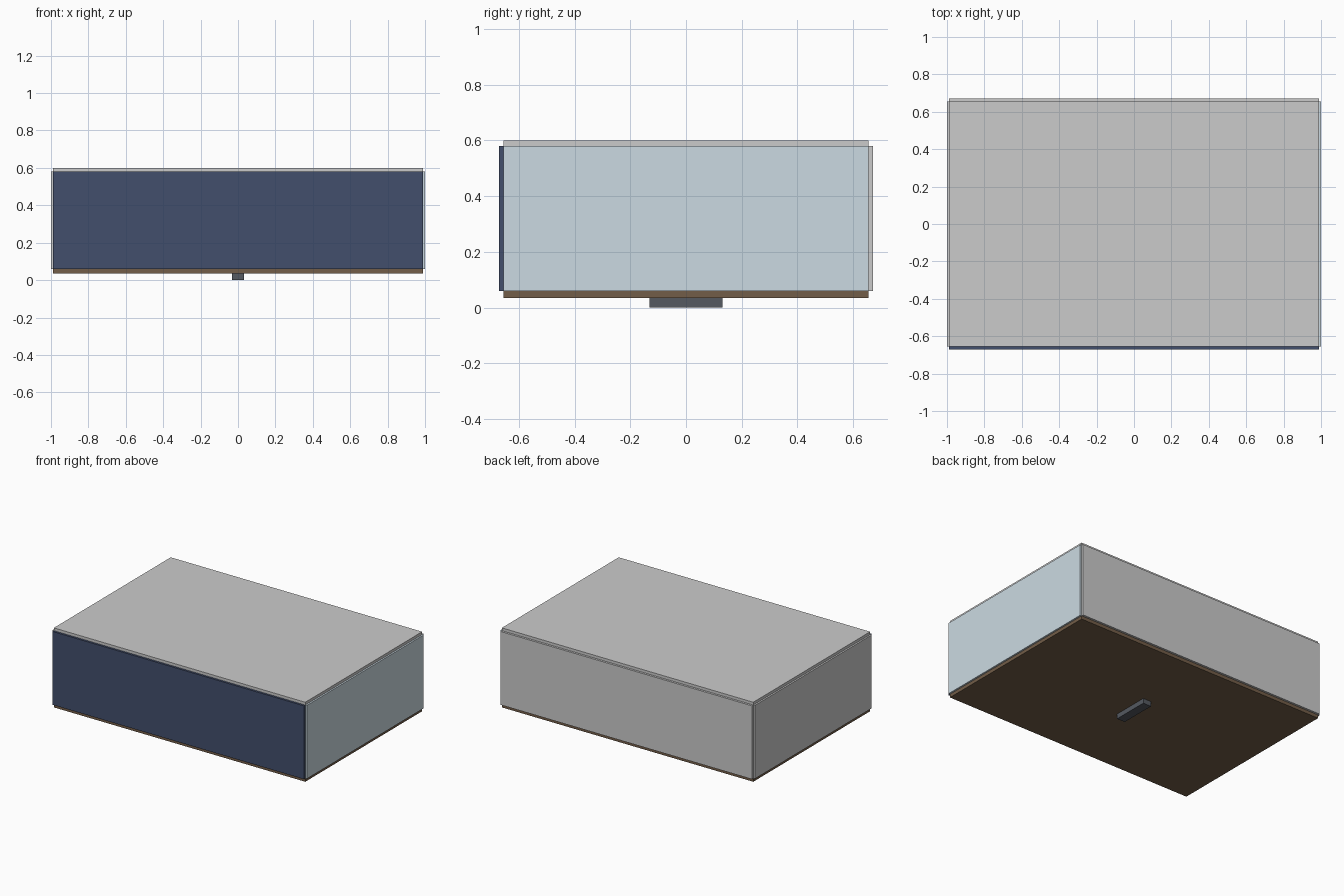
import bpy

if "Cube" in bpy.data.objects:
    bpy.data.objects.remove(bpy.data.objects["Cube"])

X, Y = 0.988, 0.656          # inner half-width and half-depth
XO, YO = 1.0, 0.671          # outer faces of the wall panels
Z0, Z1, Z2, Z3 = 0.035, 0.059, 0.58, 0.6


def material(name, rgb):
    m = bpy.data.materials.new(name)
    m.diffuse_color = (*rgb, 1)
    m.use_nodes = True
    m.node_tree.nodes["Principled BSDF"].inputs["Base Color"].default_value = m.diffuse_color
    return m


def panel(name, lo, hi, mat=None):
    """Box spanning two opposite corners."""
    bpy.ops.mesh.primitive_cube_add(size=1)
    ob = bpy.context.object
    ob.name = name
    for v in ob.data.vertices:
        v.co = [lo[i] + (v.co[i] + 0.5) * (hi[i] - lo[i]) for i in range(3)]
    if mat:
        ob.data.materials.append(mat)
    return ob


navy = material("navy", (0.055, 0.078, 0.15))
glass = material("pale_blue", (0.60, 0.70, 0.76))
wood = material("brown", (0.17, 0.11, 0.065))
dark = material("dark_grey", (0.09, 0.1, 0.12))

# top and bottom
panel("top_panel", (-X, -Y, Z2), (X, Y, Z3))
panel("base_board", (-X, -Y, Z0), (X, Y, Z1), wood)

# four walls butted around the inner volume
panel("front_panel", (-X, -YO, Z1), (X, -Y, Z2), navy)
panel("back_panel", (-X, Y, Z1), (X, YO, Z2))
panel("left_panel", (-XO, -Y, Z1), (-X, Y, Z2))
panel("right_panel", (X, -Y, Z1), (XO, Y, Z2), glass)

# small rail under the base
panel("bottom_rail", (-0.032, -0.131, 0), (0.032, 0.131, Z0), dark)
